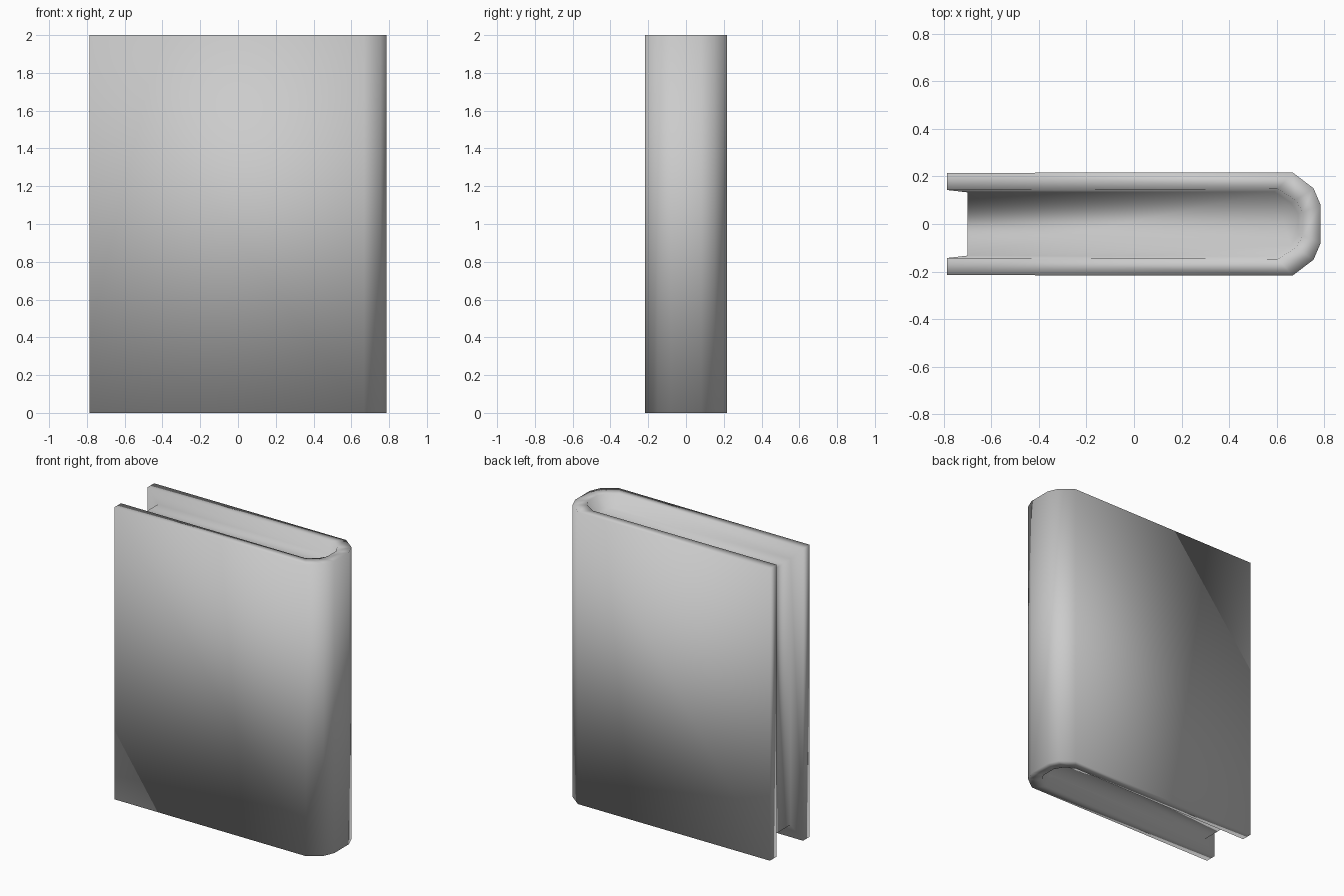
import bpy
import bmesh

cube = bpy.data.objects.get("Cube")
if cube:
    bpy.data.objects.remove(cube, do_unlink=True)

HEIGHT, RECESS = 2.0, 0.09

grey = bpy.data.materials.new("plain grey")
grey.use_nodes = True
colour = (0.6, 0.6, 0.6, 1)
grey.diffuse_color = colour
grey.node_tree.nodes["Principled BSDF"].inputs["Base Color"].default_value = colour

# Half profiles from fore edge to spine: cover outside, cover inside, page block
outer = [(-0.787, 0.215), (0.667, 0.217), (0.755, 0.15), (0.785, 0.08)]
inner = [(-0.787, 0.143), (0.605, 0.147), (0.68, 0.1), (0.71, 0.05)]
pages = [(-0.70, 0.133), (0.59, 0.136), (0.66, 0.09), (0.69, 0.045)]

bm = bmesh.new()


def ring(half, z):
    """Mirror a half profile around the spine and place it at height z."""
    points = half + [(x, -y) for x, y in reversed(half)]
    return [bm.verts.new((x, y, z)) for x, y in points]


def skin(a, b):
    for i in range(len(a) - 1):
        bm.faces.new((a[i], a[i + 1], b[i + 1], b[i]))


# Rings run over the book from the bottom pages, round the cover, to the top pages
rings = [ring(pages, RECESS), ring(inner, 0), ring(outer, 0),
         ring(outer, HEIGHT), ring(inner, HEIGHT), ring(pages, HEIGHT - RECESS)]
for a, b in zip(rings, rings[1:]):
    skin(a, b)
low_pages, low_in, low_out, top_out, top_in, top_pages = rings

# Page ends, cover fore edges, recess sides and page fore edge
bm.faces.new(top_pages)
bm.faces.new(low_pages)
for end in (0, -1):
    bm.faces.new((low_out[end], top_out[end], top_in[end], low_in[end]))
    bm.faces.new((low_in[end], top_in[end], top_pages[end], low_pages[end]))
bm.faces.new((low_pages[0], top_pages[0], top_pages[-1], low_pages[-1]))

bmesh.ops.recalc_face_normals(bm, faces=bm.faces)
for face in bm.faces:
    face.smooth = True

mesh = bpy.data.meshes.new("book")
bm.to_mesh(mesh)
bm.free()
mesh.materials.append(grey)
book = bpy.data.objects.new("book", mesh)
bpy.context.collection.objects.link(book)
